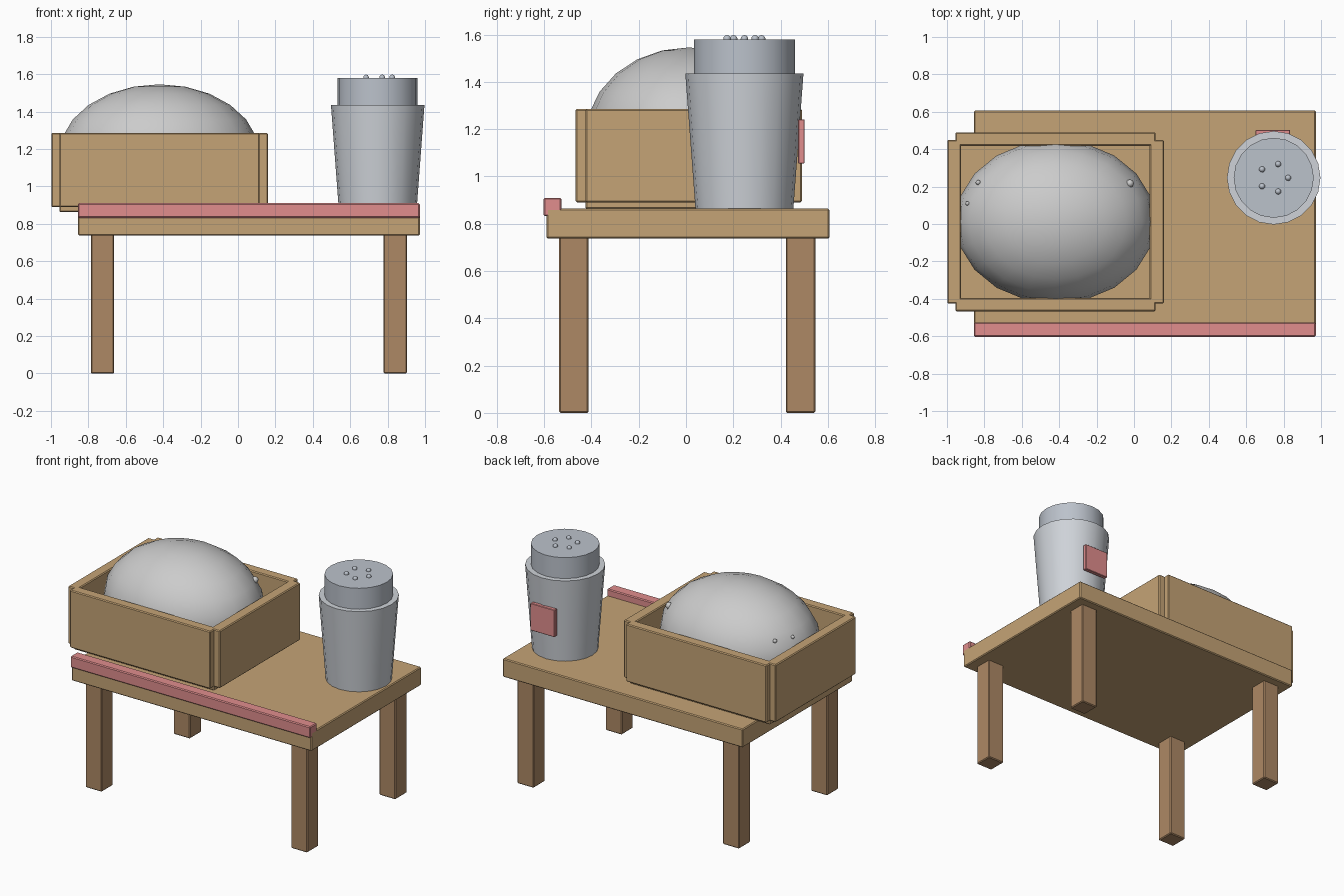
import bpy, math

if "Cube" in bpy.data.objects:
    bpy.data.objects.remove(bpy.data.objects["Cube"])


def material(name, rgb):
    m = bpy.data.materials.new(name)
    m.diffuse_color = (*rgb, 1)
    m.use_nodes = True
    m.node_tree.nodes["Principled BSDF"].inputs["Base Color"].default_value = m.diffuse_color
    return m


WOOD = material("light_wood", (0.56, 0.37, 0.18))
LEG = material("leg_wood", (0.42, 0.25, 0.13))
RED = material("soft_red", (0.75, 0.27, 0.27))
METAL = material("pale_metal", (0.62, 0.65, 0.69))
LID = material("lid_metal", (0.50, 0.54, 0.60))


def finish(name, mat):
    o = bpy.context.object
    o.name = name
    if mat:
        o.data.materials.append(mat)
    return o


def box(name, x, y, z, mat, bevel=0.006):
    """Bevelled block from (min, max) ranges."""
    mid = [(a + b) / 2 for a, b in (x, y, z)]
    bpy.ops.mesh.primitive_cube_add(size=1, location=mid)
    o = finish(name, mat)
    o.scale = [b - a for a, b in (x, y, z)]
    bpy.ops.object.transform_apply(location=False, rotation=False, scale=True)
    if bevel:
        mod = o.modifiers.new("bevel", "BEVEL")
        mod.width, mod.segments = bevel, 1
    return o


def tapered(name, r1, r2, z0, z1, mat):
    bpy.ops.mesh.primitive_cone_add(vertices=20, radius1=r1, radius2=r2, depth=z1 - z0,
                                    location=(CX, CY, (z0 + z1) / 2))
    o = finish(name, mat)
    bpy.ops.object.shade_smooth_by_angle(angle=math.radians(35))
    return o


def ball(name, loc, radii, seg, rings, mat=None):
    bpy.ops.mesh.primitive_uv_sphere_add(segments=seg, ring_count=rings, radius=1, location=loc)
    o = finish(name, mat)
    o.scale = radii
    bpy.ops.object.transform_apply(location=False, rotation=False, scale=True)
    bpy.ops.object.shade_smooth()
    return o


# Table: top, four legs and front rail
box("table_top", (-0.855, 0.972), (-0.59, 0.606), (0.737, 0.864), WOOD)
for side, x in (("left", (-0.787, -0.662)), ("right", (0.778, 0.903))):
    for end, y in (("front", (-0.537, -0.412)), ("back", (0.422, 0.547))):
        box(f"{end}_{side}_leg", x, y, (0, 0.745), LEG)
box("front_rail", (-0.855, 0.972), (-0.603, -0.527), (0.832, 0.91), RED)

# Open box: floor and four walls
box("box_floor", (-0.955, 0.115), (-0.425, 0.45), (0.862, 0.935), WOOD)
for name, y in (("box_front", (-0.467, -0.395)), ("box_back", (0.418, 0.49))):
    box(name, (-0.955, 0.115), y, (0.89, 1.286), WOOD)
for name, x in (("box_left", (-0.998, -0.924)), ("box_right", (0.084, 0.16))):
    box(name, x, (-0.425, 0.45), (0.89, 1.286), WOOD)

# Mound filling the box, with a few grains on its surface
ball("mound", (-0.42, 0.0125, 1.17), (0.535, 0.437, 0.376), 20, 12)
for i, (x, y, z, r) in enumerate([(-0.022, 0.217, 1.345, 0.022),
                                  (-0.89, 0.11, 1.32, 0.012),
                                  (-0.833, 0.222, 1.32, 0.014)]):
    ball(f"grain_{i + 1}", (x, y, z), (r, r, r), 8, 6)

# Shaker: tapered body, lid, raised dots and back label
CX, CY = 0.747, 0.247
tapered("shaker_body", 0.207, 0.25, 0.862, 1.436, METAL)
tapered("shaker_lid", 0.214, 0.214, 1.42, 1.58, LID)
for i in range(5):
    a = math.tau * i / 5
    ball(f"lid_dot_{i + 1}", (CX + 0.077 * math.cos(a), CY + 0.077 * math.sin(a), 1.582),
         (0.016, 0.016, 0.016), 10, 6, LID)
box("shaker_label", (0.65, 0.835), (0.474, 0.502), (1.055, 1.242), RED, 0.003)
